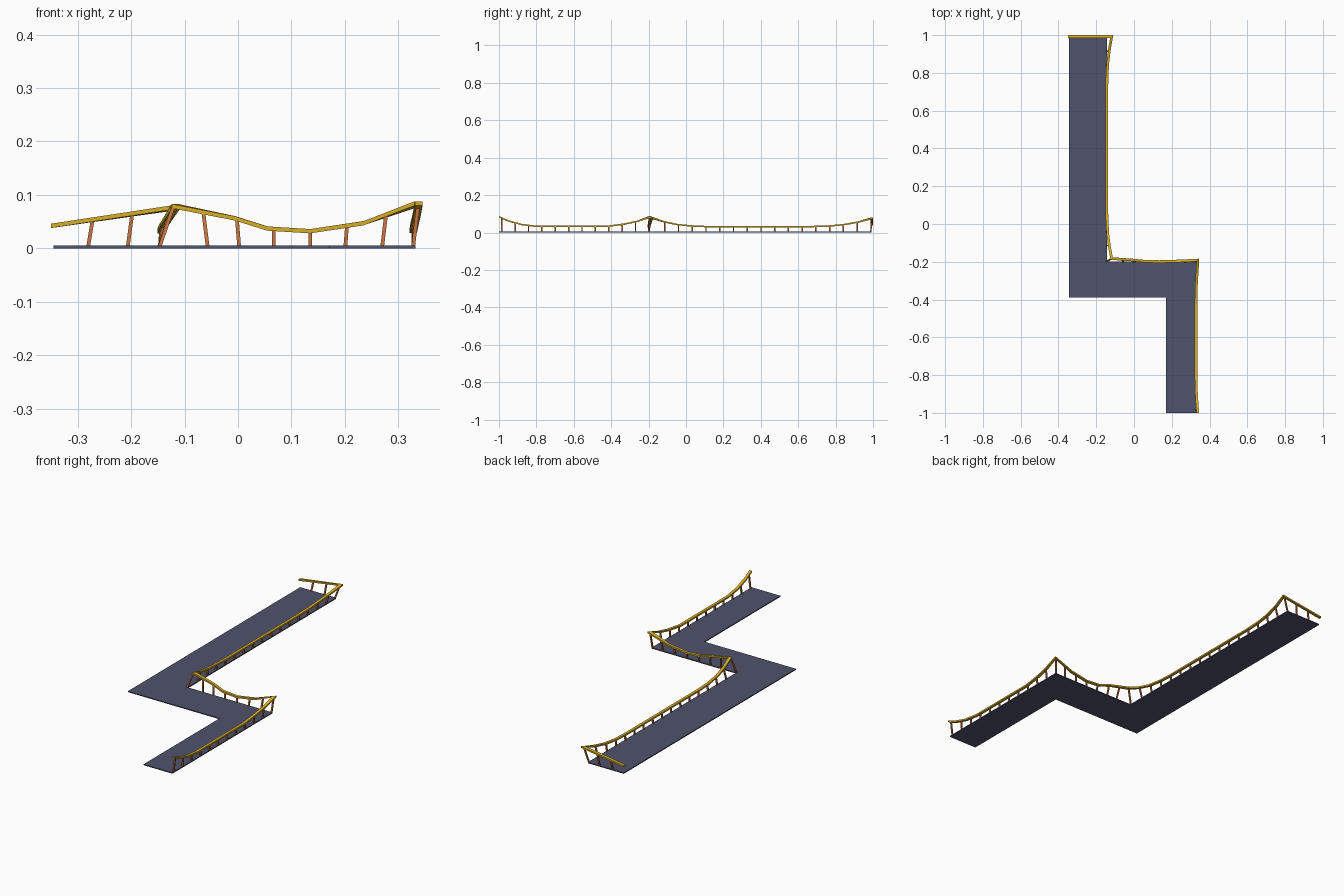
import bpy, bmesh
from mathutils import Vector

if "Cube" in bpy.data.objects:
    bpy.data.objects.remove(bpy.data.objects["Cube"])


def material(name, color):
    m = bpy.data.materials.new(name)
    m.diffuse_color = (*color, 1)
    m.use_nodes = True
    m.node_tree.nodes["Principled BSDF"].inputs["Base Color"].default_value = m.diffuse_color
    return m


def add_object(name, bm, mat):
    bmesh.ops.recalc_face_normals(bm, faces=bm.faces)
    me = bpy.data.meshes.new(name)
    bm.to_mesh(me)
    bm.free()
    ob = bpy.data.objects.new(name, me)
    bpy.context.collection.objects.link(ob)
    me.materials.append(mat)


def sweep(bm, path, width, height):
    """Rectangular bar along a path, mitred at the corners."""
    pts = [Vector(p) for p in path]
    rings = []
    for i, p in enumerate(pts):
        a = pts[i] - pts[i - 1] if i else pts[1] - pts[0]
        b = pts[i + 1] - p if i < len(pts) - 1 else a
        na = Vector((a.y, -a.x, 0)).normalized()
        nb = Vector((b.y, -b.x, 0)).normalized()
        n = (na + nb).normalized()
        n *= width / 2 / max(n.dot(na), 0.5)
        up = Vector((0, 0, height / 2))
        rings.append([bm.verts.new(p + q) for q in (n + up, n - up, -n - up, -n + up)])
    for r, s in zip(rings, rings[1:]):
        for k in range(4):
            bm.faces.new((r[k], r[k - 1], s[k - 1], s[k]))
    bm.faces.new(rings[0])
    bm.faces.new(rings[-1])


def post(bm, bottom, top, size=0.007):
    rings = [[bm.verts.new(Vector(p) + Vector((dx * size / 2, dy * size / 2, 0)))
              for dx, dy in ((-1, -1), (1, -1), (1, 1), (-1, 1))] for p in (bottom, top)]
    for k in range(4):
        bm.faces.new((rings[0][k - 1], rings[0][k], rings[1][k], rings[1][k - 1]))
    bm.faces.new(rings[0])
    bm.faces.new(rings[1])


def on_path(path, axis, value):
    """Point of a path at a given coordinate."""
    for p, q in zip(path, path[1:]):
        if min(p[axis], q[axis]) <= value <= max(p[axis], q[axis]):
            return Vector(p).lerp(Vector(q), (value - p[axis]) / (q[axis] - p[axis]))
    return Vector(min(path, key=lambda p: abs(p[axis] - value)))


slate = material("slate", (0.08, 0.085, 0.15))
gold = material("gold", (0.68, 0.42, 0.02))
copper = material("copper", (0.55, 0.17, 0.05))

# Zigzag floor slab
T = 0.005
bm = bmesh.new()
outline = [(-0.345, 0.992), (-0.345, -0.39), (0.17, -0.39), (0.17, -1),
           (0.332, -1), (0.332, -0.198), (-0.143, -0.198), (-0.143, 0.992)]
face = bm.faces.new([bm.verts.new((x, y, 0)) for x, y in outline])
ext = bmesh.ops.extrude_face_region(bm, geom=[face], use_keep_orig=True)
bmesh.ops.translate(bm, vec=(0, 0, T),
                    verts=[v for v in ext["geom"] if isinstance(v, bmesh.types.BMVert)])
add_object("floor", bm, slate)

# Sagging handrail, one run per floor edge
back = [(-0.35, 0.993, 0.042), (-0.118, 0.993, 0.076)]
long_run = [back[-1], (-0.13, 0.925, 0.057), (-0.139, 0.85, 0.043), (-0.143, 0.77, 0.035),
            (-0.144, 0.68, 0.032), (-0.144, 0.1, 0.032), (-0.143, 0.03, 0.035),
            (-0.139, -0.05, 0.043), (-0.13, -0.12, 0.058), (-0.118, -0.183, 0.079)]
middle = [long_run[-1], (-0.005, -0.191, 0.056), (0.055, -0.197, 0.037),
          (0.135, -0.199, 0.032), (0.235, -0.196, 0.047), (0.338, -0.191, 0.084)]
front = [middle[-1], (0.334, -0.26, 0.06), (0.33, -0.33, 0.045), (0.328, -0.42, 0.033),
         (0.328, -0.8, 0.033), (0.33, -0.88, 0.043), (0.334, -0.95, 0.062), (0.338, -1, 0.084)]
bm = bmesh.new()
sweep(bm, back + long_run[1:] + middle[1:] + front[1:], 0.014, 0.008)
add_object("handrail", bm, gold)

# Leaning posts
bm = bmesh.new()
for x0, x1 in ((-0.28, -0.272), (-0.206, -0.198), (-0.147, -0.122)):
    post(bm, (x0, 0.988, T), on_path(back, 0, x1))
for i in range(15):
    y = 0.915 - i * 0.0735
    post(bm, (-0.146, y, T), on_path(long_run, 1, y))
post(bm, (-0.146, -0.198, T), (-0.121, -0.185, 0.078))
for x0, x1 in ((-0.057, -0.065), (0.002, -0.002), (0.067, 0.067), (0.135, 0.135),
               (0.201, 0.204), (0.27, 0.277), (0.328, 0.335)):
    post(bm, (x0, -0.2, T), on_path(middle, 0, x1))
for i in range(11):
    y = -0.27 - i * 0.0715
    post(bm, (0.328, y, T), on_path(front, 1, y))
add_object("posts", bm, copper)
